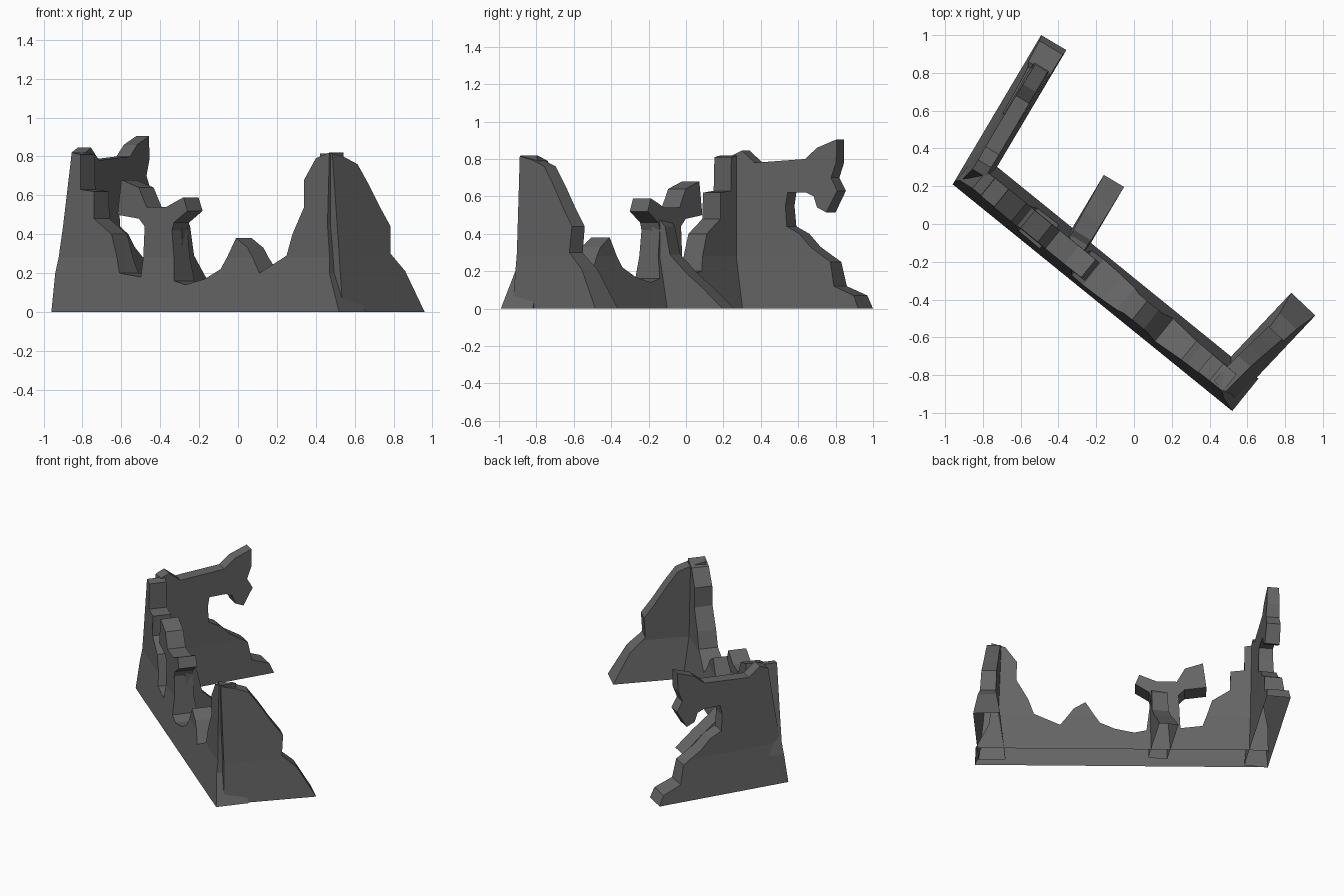
import bpy, bmesh
from mathutils import Vector

BREAK = 0.28  # height where the flared footing ends

# Dark stone
stone = bpy.data.materials.new("dark_stone")
stone.diffuse_color = (0.13, 0.13, 0.13, 1)


def lerp_z(z, base, mid, top):
    if z < BREAK:
        return base + (mid - base) * z / BREAK
    return mid + (top - mid) * (z - BREAK) / 0.57


def ruined_wall(name, origin, direction, inward, axis, outer, inner, profile):
    """Thick slab from a ragged profile of (x or y on the outer face, z).
    outer / inner: inward offsets of the faces at base, footing top, wall top."""
    o, d, n = Vector(origin), Vector(direction).normalized(), Vector(inward).normalized()
    pts = []
    for c, z in profile:
        s = (c - o[axis] - lerp_z(z, *outer) * n[axis]) / d[axis]
        pts.append((s, z))
    bm = bmesh.new()
    # flat slab: local x along the wall, local y is 0 outside and 1 inside
    face = bm.faces.new([bm.verts.new((s, 0, z)) for s, z in pts])
    ext = bmesh.ops.extrude_face_region(bm, geom=[face], use_keep_orig=True)
    for v in ext["geom"]:
        if isinstance(v, bmesh.types.BMVert):
            v.co.y = 1
    bmesh.ops.triangulate(bm, faces=[f for f in bm.faces if len(f.verts) > 4])
    bmesh.ops.bisect_plane(bm, geom=bm.verts[:] + bm.edges[:] + bm.faces[:],
                           plane_co=(0, 0, BREAK), plane_no=(0, 0, 1))
    # batter the two faces and place the slab in the plan
    for v in bm.verts:
        t = lerp_z(v.co.z, *(inner if v.co.y > 0.5 else outer))
        p = o + d * v.co.x + n * t
        v.co = (p.x, p.y, v.co.z)
    bmesh.ops.recalc_face_normals(bm, faces=bm.faces[:])
    # the walls are open underneath
    under = [f for f in bm.faces if all(v.co.z < 1e-5 for v in f.verts)]
    bmesh.ops.delete(bm, geom=under, context='FACES')
    mesh = bpy.data.meshes.new(name)
    bm.to_mesh(mesh)
    bm.free()
    mesh.materials.append(stone)
    obj = bpy.data.objects.new(name, mesh)
    bpy.context.collection.objects.link(obj)
    return obj


# Long wall with stepped end, broken window post, low rubble and tall corner
ruined_wall("long_wall", (-0.96, 0.21), (0.777, -0.63), (0.63, 0.777), 0,
            (0, 0.04, 0.05), (0.22, 0.17, 0.165), [
    (-0.96, 0), (-0.94, 0.2), (-0.90, 0.44), (-0.855, 0.82), (-0.81, 0.81),
    (-0.81, 0.63), (-0.74, 0.62), (-0.74, 0.48), (-0.65, 0.40), (-0.61, 0.20),
    (-0.50, 0.18), (-0.48, 0.44), (-0.51, 0.48), (-0.62, 0.50), (-0.60, 0.68),
    (-0.51, 0.64), (-0.47, 0.54), (-0.37, 0.54), (-0.28, 0.59), (-0.26, 0.52),
    (-0.33, 0.46), (-0.34, 0.42), (-0.33, 0.16), (-0.27, 0.14), (-0.17, 0.17),
    (-0.09, 0.22), (-0.01, 0.38), (0.05, 0.33), (0.11, 0.20), (0.25, 0.29),
    (0.28, 0.40), (0.34, 0.54), (0.34, 0.68), (0.40, 0.79), (0.47, 0.82),
    (0.46, 0.45), (0.47, 0.2), (0.52, 0)])

# Left wing with an overhanging broken lintel
ruined_wall("left_wing", (-0.96, 0.21), (0.51, 0.86), (0.86, -0.51), 1,
            (0, 0.03, 0.05), (0.155, 0.14, 0.13), [
    (0.21, 0), (0.25, 0.44), (0.29, 0.82), (0.34, 0.845), (0.41, 0.78),
    (0.68, 0.80), (0.74, 0.86), (0.845, 0.905), (0.845, 0.78), (0.82, 0.70),
    (0.855, 0.63), (0.80, 0.515), (0.75, 0.54), (0.73, 0.60), (0.69, 0.62),
    (0.59, 0.62), (0.58, 0.55), (0.59, 0.44), (0.66, 0.40), (0.72, 0.33),
    (0.83, 0.25), (0.86, 0.12), (0.97, 0.07), (1.0, 0)])

# Right wing sloping down from the tall corner
ruined_wall("right_wing", (0.52, -0.95), (0.687, 0.727), (-0.727, 0.687), 0,
            (0, 0.03, 0.07), (0.175, 0.135, 0.155), [
    (0.54, 0), (0.52, 0.3), (0.485, 0.815), (0.55, 0.795), (0.615, 0.76),
    (0.67, 0.66), (0.73, 0.54), (0.785, 0.44), (0.785, 0.30), (0.86, 0.21),
    (0.96, 0)])

# Sloping buttress behind the window post
ruined_wall("buttress", (-0.16, 0.26), (0.51, 0.86), (0.86, -0.51), 1,
            (0, 0.01, 0.02), (0.125, 0.12, 0.105), [
    (-0.13, 0), (-0.13, 0.49), (-0.10, 0.49), (-0.06, 0.44), (-0.03, 0.29),
    (0.06, 0.19), (0.15, 0.11), (0.26, 0)])
